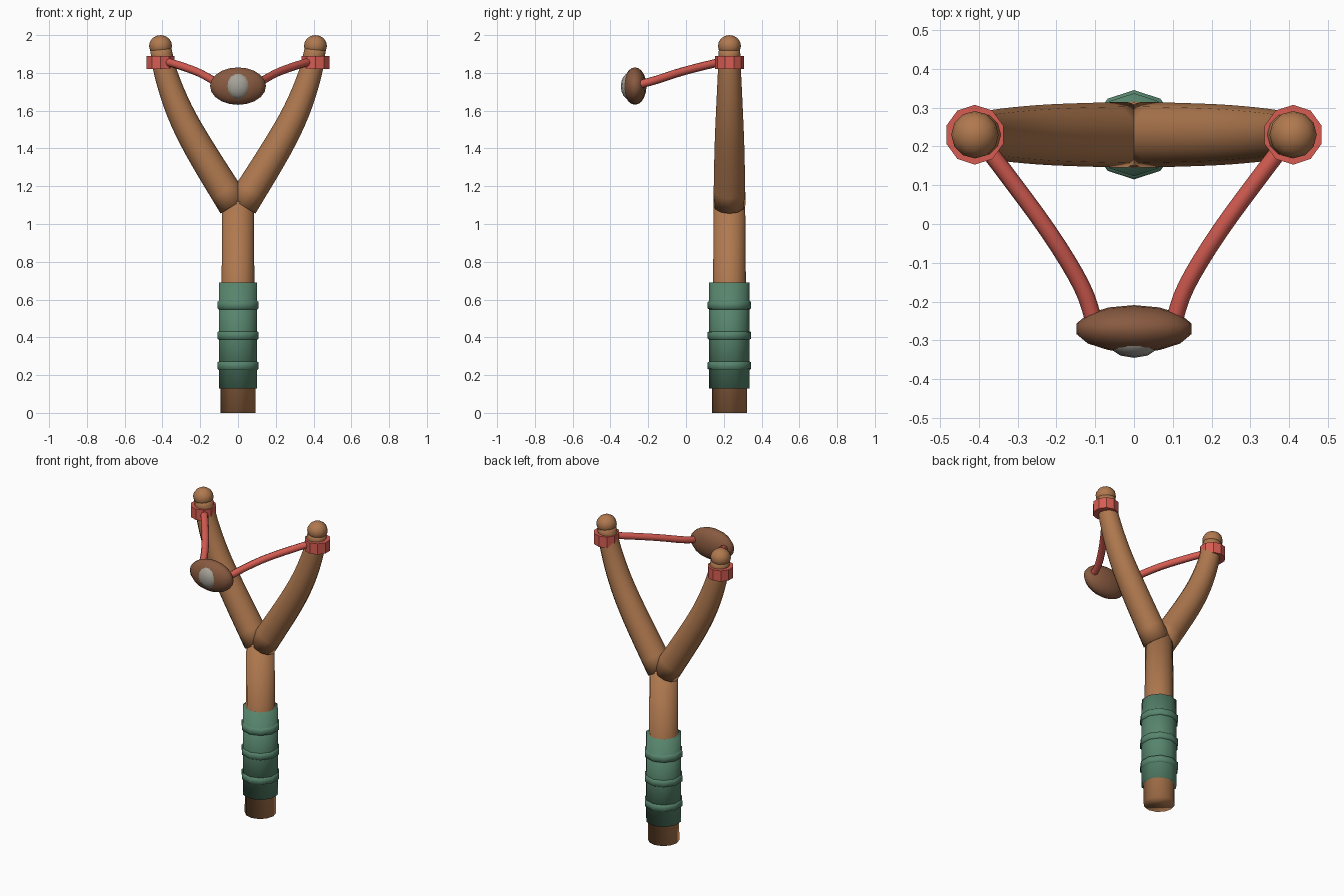
import bpy, bmesh, math
from mathutils import Vector

if "Cube" in bpy.data.objects:
    bpy.data.objects.remove(bpy.data.objects["Cube"])

FORK_Y = 0.23


def colour(name, r, g, b):
    m = bpy.data.materials.new(name)
    m.diffuse_color = [((c / 255 + 0.055) / 1.055) ** 2.4 for c in (r, g, b)] + [1]
    m.use_nodes = True
    m.node_tree.nodes["Principled BSDF"].inputs["Base Color"].default_value = m.diffuse_color
    return m


WOOD = colour("wood", 176, 121, 79)
GREEN = colour("green_wrap", 87, 133, 109)
RED = colour("red_rubber", 214, 93, 82)
LEATHER = colour("brown_leather", 136, 90, 64)
STONE = colour("grey_stone", 166, 162, 152)


def finish(name, bm, mat, angle=None):
    bmesh.ops.recalc_face_normals(bm, faces=bm.faces[:])
    me = bpy.data.meshes.new(name)
    bm.to_mesh(me)
    bm.free()
    me.materials.append(mat)
    ob = bpy.data.objects.new(name, me)
    bpy.context.collection.objects.link(ob)
    bpy.ops.object.select_all(action="DESELECT")
    ob.select_set(True)
    bpy.context.view_layer.objects.active = ob
    if angle is None:
        bpy.ops.object.shade_smooth()
    else:
        bpy.ops.object.shade_smooth_by_angle(angle=math.radians(angle))
    return ob


def smooth_path(pts, steps):
    """Catmull-Rom curve through (x, y, z, radius) points."""
    p = [Vector(q) for q in pts]
    p = [2 * p[0] - p[1]] + p + [2 * p[-1] - p[-2]]
    out = []
    for i in range(1, len(p) - 2):
        a, b, c, d = p[i - 1:i + 3]
        for k in range(steps):
            t = k / steps
            out.append(0.5 * (2 * b + (c - a) * t + (2 * a - 5 * b + 4 * c - d) * t * t
                              + (3 * b - a - 3 * c + d) * t ** 3))
    return out + [p[-2]]


def sweep(name, path, mat, sides, ref=(0, 1, 0), angle=None):
    """Closed tube along (x, y, z, radius) points, with a corner towards ref."""
    bm = bmesh.new()
    pos = [Vector(q[:3]) for q in path]
    rings = []
    for i, q in enumerate(path):
        tan = (pos[min(i + 1, len(pos) - 1)] - pos[max(i - 1, 0)]).normalized()
        u = tan.cross(Vector(ref)).normalized()
        v = u.cross(tan)
        ring = []
        for k in range(sides):
            a = 2 * math.pi * k / sides
            ring.append(bm.verts.new(pos[i] + q[3] * (v * math.cos(a) + u * math.sin(a))))
        rings.append(ring)
    for lo, hi in zip(rings, rings[1:]):
        for k in range(sides):
            n = (k + 1) % sides
            bm.faces.new((lo[k], lo[n], hi[n], hi[k]))
    bm.faces.new(rings[0])
    bm.faces.new(rings[-1])
    return finish(name, bm, mat, angle)


def upright(name, x, profile, mat, sides, angle=None):
    return sweep(name, [(x, FORK_Y, z, r) for z, r in profile], mat, sides, angle=angle)


def ellipsoid(name, centre, size, mat, seg, rings):
    bm = bmesh.new()
    bmesh.ops.create_uvsphere(bm, u_segments=seg, v_segments=rings, radius=1)
    for v in bm.verts:
        v.co = Vector(c + s * w for c, s, w in zip(centre, size, v.co))
    return finish(name, bm, mat)


# Handle with its wrapped grip
upright("handle", 0, [(0, 0.093), (1.12, 0.083)], WOOD, 12)
upright("grip", 0, [(0.13, 0.107), (0.69, 0.107)], GREEN, 10)
for i, z in enumerate((0.25, 0.41, 0.57)):
    ring = [(z - 0.024, 0.104), (z - 0.017, 0.115), (z + 0.017, 0.115), (z + 0.024, 0.104)]
    upright(f"grip_ring_{i + 1}", 0, ring, GREEN, 10)

# Fork arms, round tips, cuffs and rubber bands on both sides
for side, s in (("right", 1), ("left", -1)):
    arm = [(0.02, 1.10, 0.085), (0.205, 1.40, 0.079), (0.31, 1.60, 0.071),
           (0.38, 1.79, 0.062), (0.41, 1.93, 0.056)]
    sweep(f"{side}_arm", smooth_path([(s * x, FORK_Y, z, r) for x, z, r in arm], 4), WOOD, 12)
    ellipsoid(f"{side}_tip", (s * 0.41, FORK_Y, 1.943), (0.061, 0.061, 0.057), WOOD, 12, 8)
    upright(f"{side}_cuff", s * 0.41, [(1.82, 0.077), (1.89, 0.077)], RED, 10, angle=30)
    band = [(0.40, 0.22, 1.862), (0.345, 0.15, 1.85), (0.22, -0.02, 1.807),
            (0.135, -0.16, 1.762), (0.10, -0.26, 1.735)]
    sweep(f"{side}_band", smooth_path([(s * x, y, z, 0.022) for x, y, z in band], 4),
          RED, 8, ref=(0, 0, 1))

# Pouch with the stone it holds
ellipsoid("pouch", (0, -0.27, 1.73), (0.152, 0.061, 0.099), LEATHER, 14, 10)
ellipsoid("stone", (0, -0.30, 1.73), (0.070, 0.045, 0.070), STONE, 12, 8)
